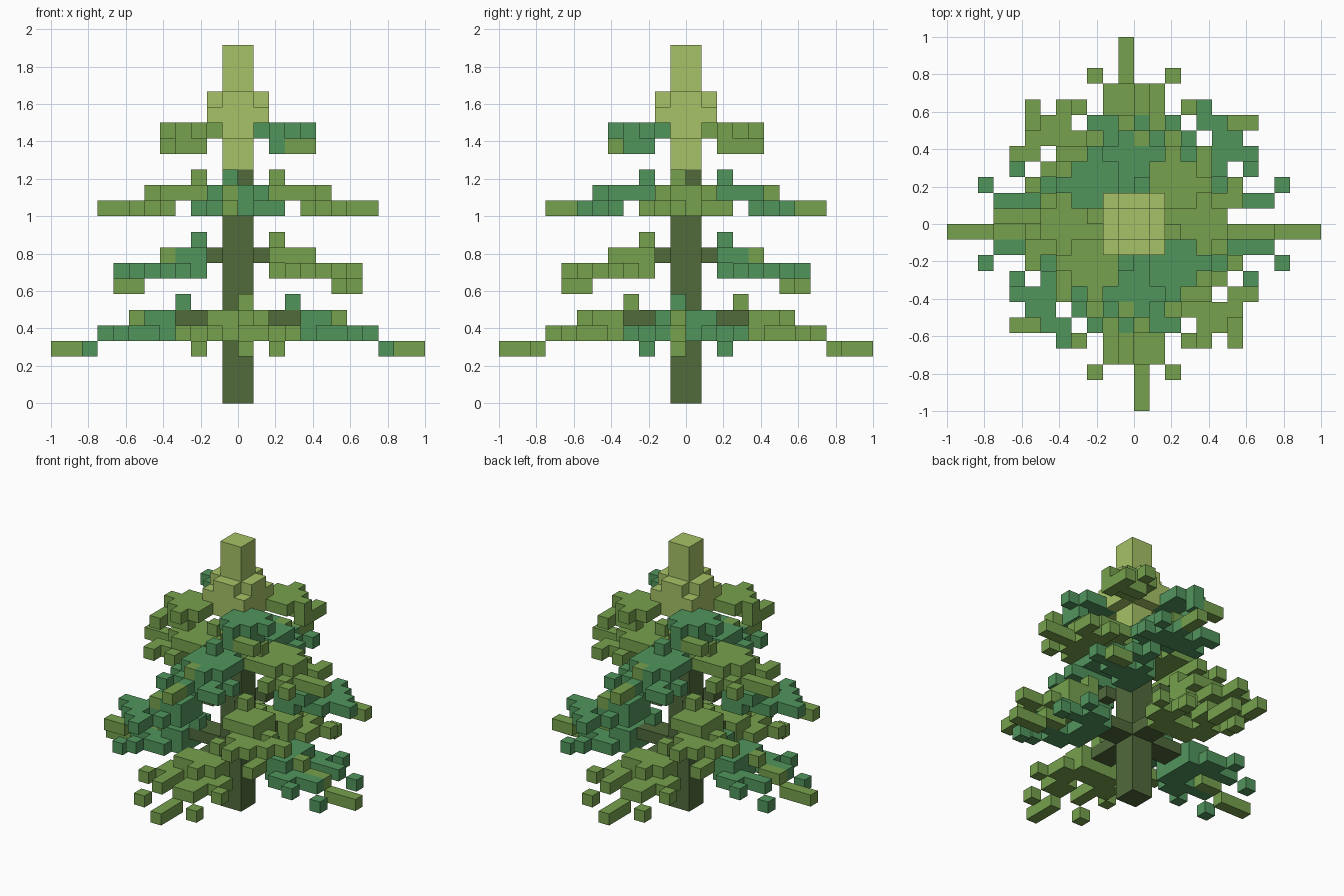
import bpy
import bmesh
import math
from mathutils import Vector

cube = bpy.data.objects.get("Cube")
if cube:
    bpy.data.objects.remove(cube, do_unlink=True)

UNIT = 1 / 12  # edge of one block


def material(name, r, g, b):
    m = bpy.data.materials.new(name)
    m.use_nodes = True
    m.diffuse_color = (r, g, b, 1)
    bsdf = m.node_tree.nodes["Principled BSDF"]
    bsdf.inputs["Base Color"].default_value = (r, g, b, 1)
    bsdf.inputs["Roughness"].default_value = 0.9
    return m


LEAF = material("leaf green", 0.18, 0.355, 0.075)
PINE = material("pine green", 0.083, 0.3, 0.108)
BARK = material("bark", 0.082, 0.142, 0.044)
SHOOT = material("fresh shoot", 0.38, 0.54, 0.135)

SIDES = [Vector(v) for v in ((1, 0, 0), (-1, 0, 0), (0, 1, 0),
                             (0, -1, 0), (0, 0, 1), (0, 0, -1))]


def blocks(name, cells, mats):
    """Outer skin of a set of blocks; cells maps (i, j, k) to a material slot."""
    bm = bmesh.new()
    for cell, slot in cells.items():
        centre = Vector(cell) + Vector((0.5, 0.5, 0.5))
        for n in SIDES:
            if tuple(int(a + b) for a, b in zip(cell, n)) in cells:
                continue
            u = Vector((n.y, n.z, n.x))
            v = n.cross(u)
            corners = [centre + (n + u * a + v * b) / 2
                       for a, b in ((-1, -1), (1, -1), (1, 1), (-1, 1))]
            face = bm.faces.new([bm.verts.new(c * UNIT) for c in corners])
            face.material_index = slot
    bmesh.ops.remove_doubles(bm, verts=bm.verts, dist=UNIT / 100)
    bmesh.ops.dissolve_limit(bm, angle_limit=math.radians(1), verts=bm.verts,
                             edges=bm.edges, delimit={'MATERIAL'})
    mesh = bpy.data.meshes.new(name)
    bm.to_mesh(mesh)
    bm.free()
    for m in mats:
        mesh.materials.append(m)
    obj = bpy.data.objects.new(name, mesh)
    bpy.context.collection.objects.link(obj)
    return obj


def box(i0, i1, j0, j1, k0, k1):
    return {(i, j, k): 0 for i in range(i0, i1)
            for j in range(j0, j1) for k in range(k0, k1)}


def turn(cells, times):
    for _ in range(times):
        cells = {(-1 - j, i, k): s for (i, j, k), s in cells.items()}
    return cells


def flip(cells):
    return {(-1 - i, j, k): s for (i, j, k), s in cells.items()}


def bough(left, layers):
    """Cells from layer maps: '#' is needles, 't' is the bright tip."""
    cells = {}
    for k, far, rows in layers:
        for r, row in enumerate(rows.split()):
            for c, mark in enumerate(row):
                if mark != ".":
                    cells[left + c, far - r, k] = int(mark == "t")
    return cells


# Trunk with the short wooden arms of the two lower tiers
trunk = box(-1, 1, -1, 1, 0, 15)
for t in range(4):
    trunk.update(turn(box(-1, 1, 1, 4, 5, 6), t))
    trunk.update(turn(box(-2, -1, 1, 2, 9, 10), t))
blocks("trunk", trunk, [BARK])

# Crown: spire with a rounded collar
crown = box(-1, 1, -1, 1, 15, 23)
crown.update(box(-2, 2, -2, 2, 18, 19))
for t in range(4):
    crown.update(turn(box(-1, 1, 1, 2, 17, 20), t))
blocks("crown", crown, [SHOOT])

# Boughs of each tier, drawn once as layers (height, farthest row, map)
bottom = bough(-4, [
    (3, 11, "...t.... ...t.... .#.t..#."),
    (4, 8, "..#t.#.. #.#t.#.# .##..##. .######. ..####.."),
    (5, 6, "...t.... ..####.. ..####.."),
    (6, 3, "...#...."),
])
lower = bough(-8, [
    (7, 7, ".t...... .t......"),
    (8, 7, "...#.... ..##.... .####... ##.##... ..####.. ...###.."),
    (9, 4, "...t##.. ...###.. ...###.."),
    (10, 2, ".....#.."),
])
upper = bough(-4, [
    (12, 8, "....t... ....t... .##.#.#. ..####.. .######."),
    (13, 5, "...#t... ..####.. ..####.. ..####.. ...##..."),
    (14, 2, "....#..."),
])
top = bough(-8, [
    (16, 4, "...tt#.. ....#... ....#..."),
    (17, 4, ".....#.. ....###. ...####. ....###."),
])

AXIAL = ("back", "right", "front", "left")
DIAGONAL = ("back_right", "front_right", "front_left", "back_left")
TIERS = [("bottom", bottom, AXIAL, (LEAF, PINE)),
         ("lower", lower, DIAGONAL, (LEAF, PINE)),
         ("upper", upper, AXIAL, (PINE, LEAF)),
         ("top", top, DIAGONAL, (PINE, LEAF))]

for tier, cells, names, colours in TIERS:
    for t, side in enumerate(names):
        placed = turn(cells, t)
        if tier == "bottom" and side == "left":
            placed = flip(turn(cells, 1))
        blocks(f"{tier}_bough_{side}", placed, [colours[t % 2], LEAF])
